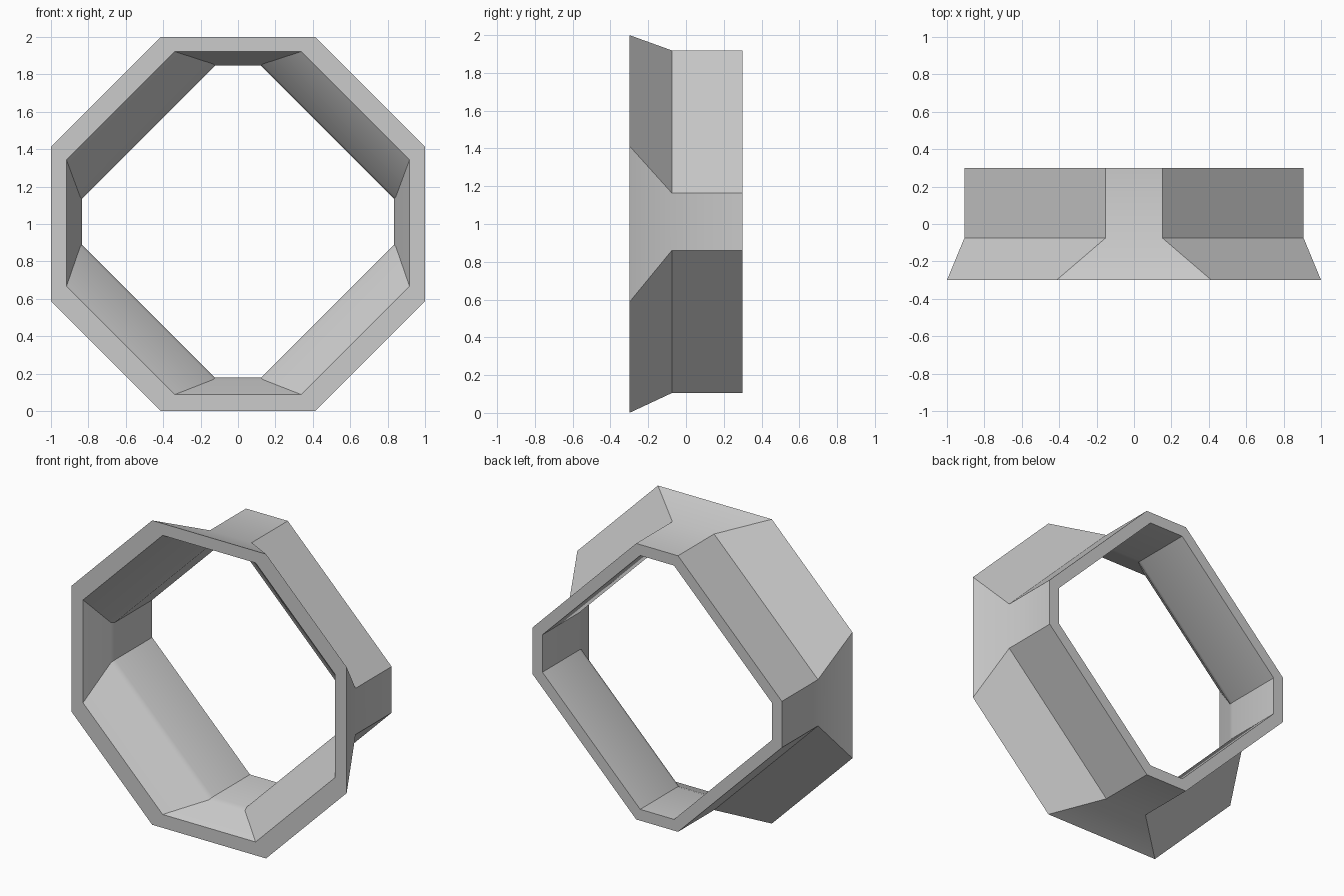
import bpy
import bmesh

cube = bpy.data.objects.get("Cube")
if cube:
    bpy.data.objects.remove(cube, do_unlink=True)

# One plain grey
grey = bpy.data.materials.new("light_grey")
grey.use_nodes = True
colour = (0.6, 0.6, 0.6, 1)
grey.diffuse_color = colour
grey.node_tree.nodes["Principled BSDF"].inputs["Base Color"].default_value = colour


def octagon(bm, y, half, corner, z):
    """Octagon with sides at +-half and corners at +-corner along each side."""
    quarter = [(half, -corner), (half, corner), (corner, half), (-corner, half)]
    points = quarter + [(-a, -b) for a, b in quarter]
    return [bm.verts.new((a, y, z + b)) for a, b in points]


# Wall section from the front rim over the outside and back through the inside:
# depth, half width, corner offset, centre height
section = [
    (-0.30, 1.0, 0.414, 1.0),
    (-0.075, 0.907, 0.152, 1.012),
    (0.30, 0.907, 0.152, 1.012),
    (0.30, 0.834, 0.123, 1.013),
    (-0.085, 0.834, 0.123, 1.013),
    (-0.115, 0.843, 0.131, 1.012),
    (-0.30, 0.917, 0.338, 1.005),
]

# Flared octagonal ring
bm = bmesh.new()
rings = [octagon(bm, *row) for row in section]
for i, ring in enumerate(rings):
    after = rings[(i + 1) % len(rings)]
    for j in range(len(ring)):
        k = (j + 1) % len(ring)
        bm.faces.new((ring[j], ring[k], after[k], after[j]))
bmesh.ops.recalc_face_normals(bm, faces=bm.faces)

mesh = bpy.data.meshes.new("octagonal_ring")
bm.to_mesh(mesh)
bm.free()
mesh.materials.append(grey)
ring_object = bpy.data.objects.new("octagonal_ring", mesh)
bpy.context.collection.objects.link(ring_object)

# Soft shading over the shallow bends, crisp corners elsewhere
bpy.ops.object.select_all(action="DESELECT")
ring_object.select_set(True)
bpy.context.view_layer.objects.active = ring_object
bpy.ops.object.shade_smooth_by_angle(angle=0.52)
